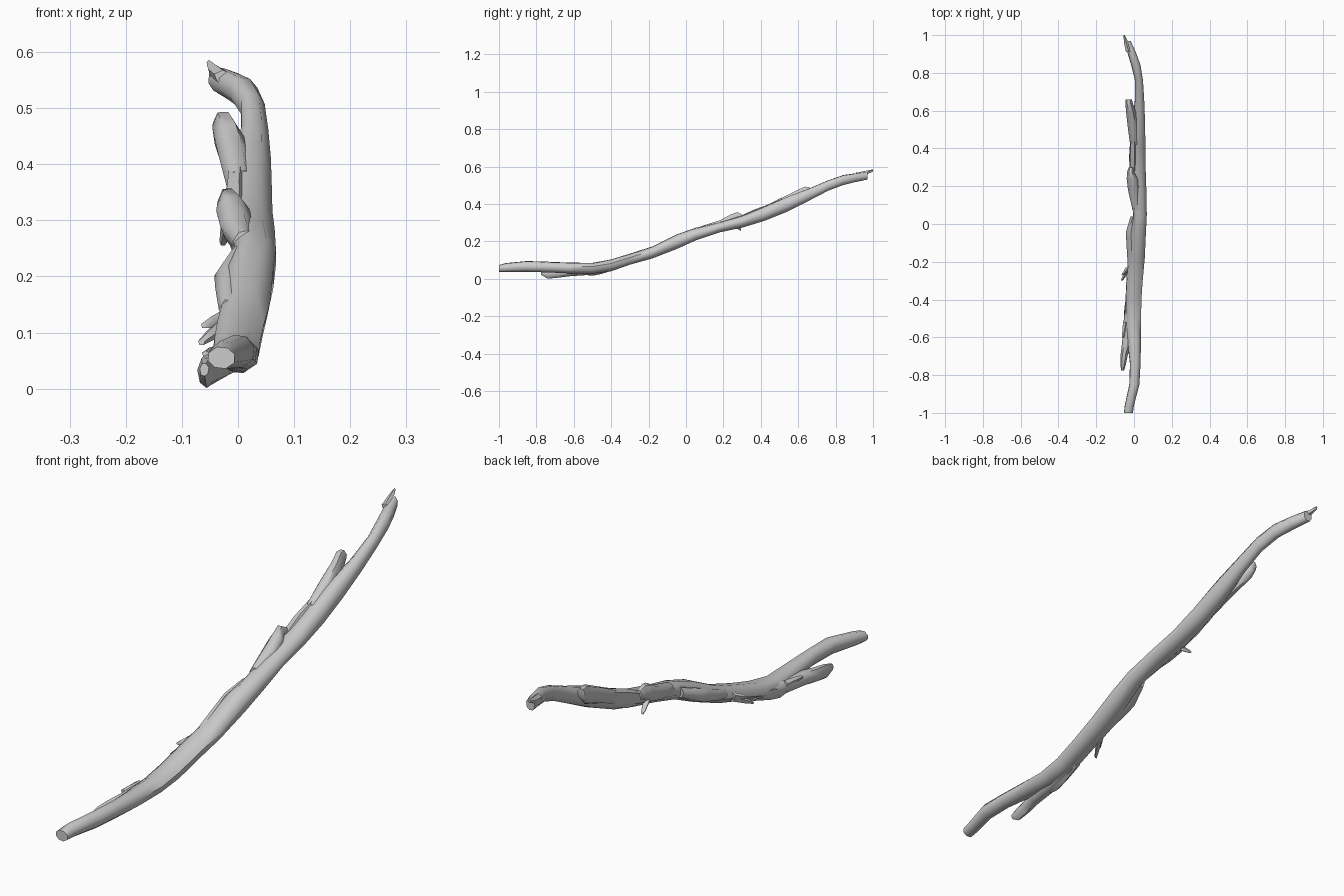
import bpy, bmesh, math, random
random.seed(4)


def limb(name, rows, sides=8, rough=0.05, turn=0.3, flat=55):
    """Loft rings along y; each row is y, x_min, x_max, z_min, z_max."""
    bm = bmesh.new()
    rings = []
    for y, x0, x1, z0, z1 in rows:
        ring = []
        for i in range(sides):
            a = 2 * math.pi * i / sides + turn
            k = 1 + random.uniform(-rough, rough)
            ring.append(bm.verts.new(((x0 + x1) / 2 + (x1 - x0) / 2 * math.cos(a) * k * 1.03, y,
                                      (z0 + z1) / 2 + (z1 - z0) / 2 * math.sin(a) * k * 1.03)))
        rings.append(ring)
    for a, b in zip(rings, rings[1:]):
        for i in range(sides):
            j = (i + 1) % sides
            bm.faces.new((a[i], a[j], b[j], b[i]))
    bm.faces.new(rings[0])
    bm.faces.new(rings[-1])
    bmesh.ops.recalc_face_normals(bm, faces=bm.faces)
    mesh = bpy.data.meshes.new(name)
    bm.to_mesh(mesh)
    bm.free()
    ob = bpy.data.objects.new(name, mesh)
    bpy.context.collection.objects.link(ob)
    bpy.ops.object.select_all(action='DESELECT')
    bpy.context.view_layer.objects.active = ob
    ob.select_set(True)
    bpy.ops.object.shade_smooth_by_angle(angle=math.radians(flat))
    return ob


# main branch, from the thick low end to the raised tip
limb("main_branch", [
    (-1.0, -.055, -.005, .036, .075),
    (-.96, -.05, 0, .035, .085),
    (-.85, -.026, .028, .038, .095),
    (-.74, -.022, .034, .034, .092),
    (-.62, -.035, .036, .030, .087),
    (-.50, -.046, .038, .028, .086),
    (-.40, -.046, .042, .042, .105),
    (-.30, -.042, .047, .075, .135),
    (-.18, -.032, .056, .108, .175),
    (-.05, -.020, .065, .160, .240),
    (.05, -.005, .070, .205, .272),
    (.18, -.020, .067, .248, .304),
    (.30, -.022, .064, .275, .338),
    (.42, -.018, .062, .308, .390),
    (.54, -.010, .060, .360, .440),
    (.66, .004, .055, .420, .486),
    (.76, .004, .049, .470, .528),
    (.84, -.014, .034, .502, .554),
    (.91, -.035, .010, .518, .566),
    (.97, -.053, -.018, .530, .573)])

# splintered tip
limb("tip_splinter", [
    (.91, -.042, -.012, .545, .568),
    (.96, -.054, -.028, .555, .577),
    (1.0, -.056, -.048, .573, .586)], 5)

# broken fork beside the low end
limb("low_fork", [
    (-.40, -.040, .010, .045, .090),
    (-.50, -.053, .005, .022, .076),
    (-.62, -.062, -.010, .014, .066),
    (-.69, -.070, -.032, .006, .060),
    (-.74, -.072, -.042, .002, .056),
    (-.775, -.068, -.052, .022, .046)], 7)

# broken knots along the left side
limb("low_knot", [
    (-.36, -.040, .000, .055, .090),
    (-.45, -.052, -.010, .028, .075),
    (-.50, -.055, -.015, .016, .060),
    (-.53, -.050, -.025, .020, .045)], 6)
limb("middle_knot", [
    (-.20, -.034, .010, .115, .160),
    (-.09, -.040, .020, .150, .205),
    (-.04, -.042, .020, .170, .225),
    (.04, -.018, .030, .210, .255)], 7)
limb("upper_knot", [
    (.08, -.008, .030, .235, .282),
    (.18, -.030, .030, .255, .315),
    (.24, -.037, .020, .275, .348),
    (.275, -.036, .000, .300, .359),
    (.30, -.028, .000, .305, .345)], 7)
limb("side_swelling", [
    (.28, -.024, .020, .285, .330),
    (.36, -.026, .020, .300, .370),
    (.46, -.020, .020, .340, .405)], 6)
limb("top_stub", [
    (.42, -.020, .030, .325, .390),
    (.52, -.032, .025, .375, .440),
    (.59, -.040, .012, .405, .475),
    (.635, -.046, -.004, .425, .495),
    (.66, -.045, -.012, .450, .492)], 7)

# small snapped twigs
for n, (y, x, z, dy, dx, dz) in enumerate([
        (-.23, -.025, .115, -.07, -.040, -.032),
        (-.23, -.030, .125, -.04, -.030, -.012),
        (-.52, -.044, .062, -.08, -.014, .000),
        (.25, -.015, .295, .045, -.012, -.035)]):
    limb(f"twig_{n + 1}", [
        (y + dy * t, x + dx * t - r, x + dx * t + r, z + dz * t - r, z + dz * t + r)
        for t, r in ((0, .014), (.6, .010), (1, .006))], 5)
